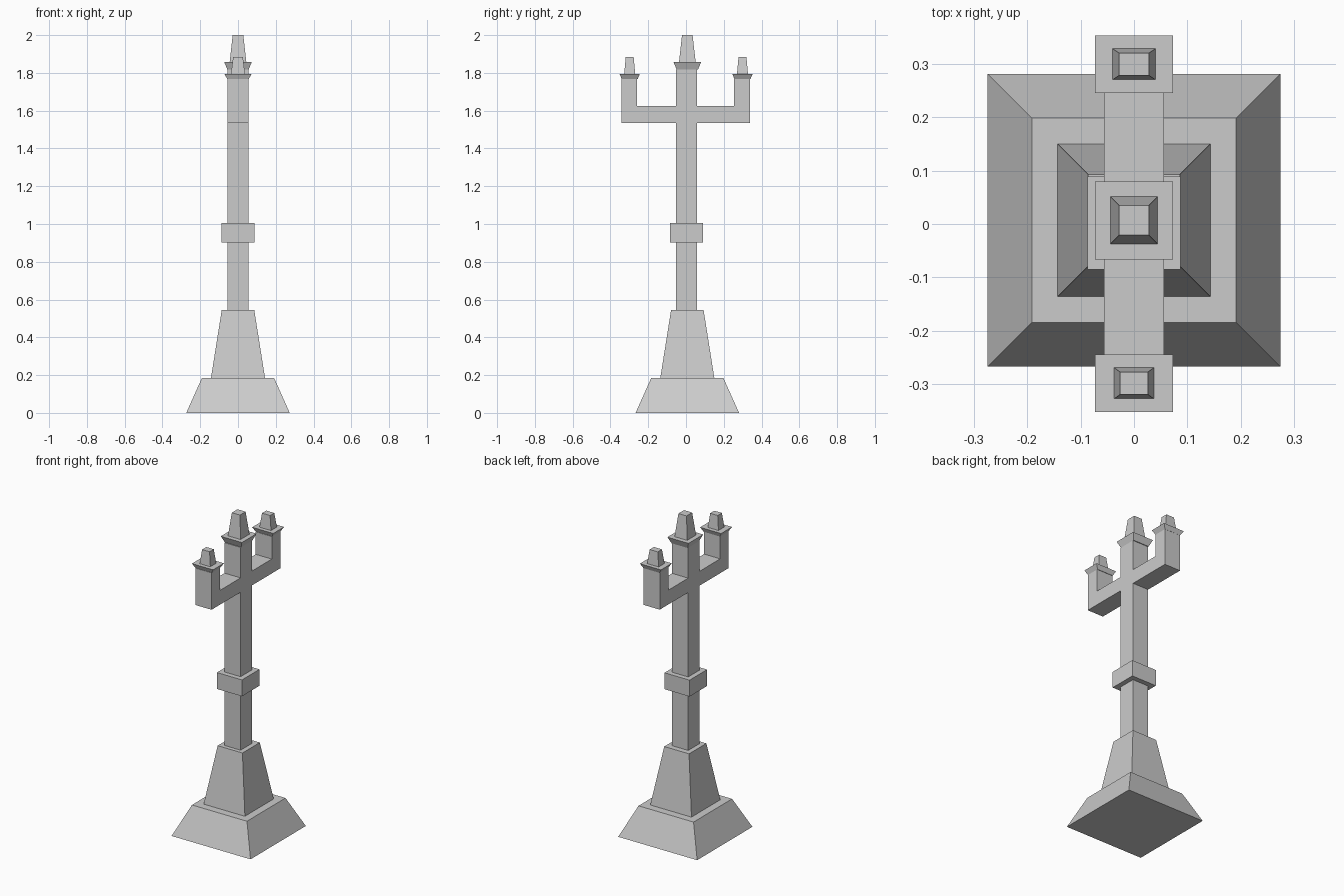
import bpy, bmesh

if "Cube" in bpy.data.objects:
    bpy.data.objects.remove(bpy.data.objects["Cube"])

CY = 0.007  # the column sits slightly off the centre line of the arms


def frustum(name, y, z0, z1, bottom, top):
    """Closed four-sided block; bottom and top are (half x, half y)."""
    bm = bmesh.new()
    rings = []
    for z, (hx, hy) in ((z0, bottom), (z1, top)):
        rings.append([bm.verts.new((sx * hx, y + sy * hy, z))
                      for sx, sy in ((-1, -1), (1, -1), (1, 1), (-1, 1))])
    low, high = rings
    bm.faces.new(low[::-1])
    bm.faces.new(high)
    for i in range(4):
        j = (i + 1) % 4
        bm.faces.new((low[i], low[j], high[j], high[i]))
    return finish(name, bm)


def finish(name, bm):
    bmesh.ops.recalc_face_normals(bm, faces=bm.faces)
    mesh = bpy.data.meshes.new(name)
    bm.to_mesh(mesh)
    bm.free()
    obj = bpy.data.objects.new(name, mesh)
    bpy.context.collection.objects.link(obj)
    return obj


def extrude_yz(name, profile, half_x):
    """Extrude a profile in the y-z plane along x."""
    bm = bmesh.new()
    face = bm.faces.new([bm.verts.new((-half_x, y, z)) for y, z in profile])
    out = bmesh.ops.extrude_face_region(bm, geom=[face])
    verts = [v for v in out["geom"] if isinstance(v, bmesh.types.BMVert)]
    bmesh.ops.translate(bm, verts=verts, vec=(2 * half_x, 0, 0))
    return finish(name, bm)


def square(h):
    return (h, h)


# Stepped plinth, column and collar
frustum("plinth_lower", CY, 0, 0.185, square(0.274), square(0.191))
frustum("plinth_upper", CY, 0.185, 0.545, square(0.143), square(0.086))
frustum("column", CY - 0.005, 0.545, 1.817, square(0.056), square(0.056))
frustum("collar", CY - 0.005, 0.903, 1.006, square(0.087), square(0.087))

# Centre cap and finial
frustum("centre_cap", CY, 1.817, 1.857, square(0.056), square(0.073))
frustum("centre_finial", CY, 1.857, 2.0, square(0.044), square(0.028))

# U-shaped cross arm with upright ends
extrude_yz("cross_arm", [(-0.342, 1.536), (0.340, 1.536), (0.340, 1.767),
                         (0.255, 1.767), (0.255, 1.626), (-0.259, 1.626),
                         (-0.259, 1.767), (-0.342, 1.767)], 0.056)

# Caps and finials on both arm ends
for side, y, hx, tx in (("front", -0.298, 0.037, 0.026), ("back", 0.299, 0.040, 0.028)):
    frustum(side + "_arm_cap", y, 1.767, 1.795, (0.056, 0.042), (0.073, 0.054))
    frustum(side + "_arm_finial", y, 1.795, 1.883, (hx, 0.029), (tx, 0.021))
